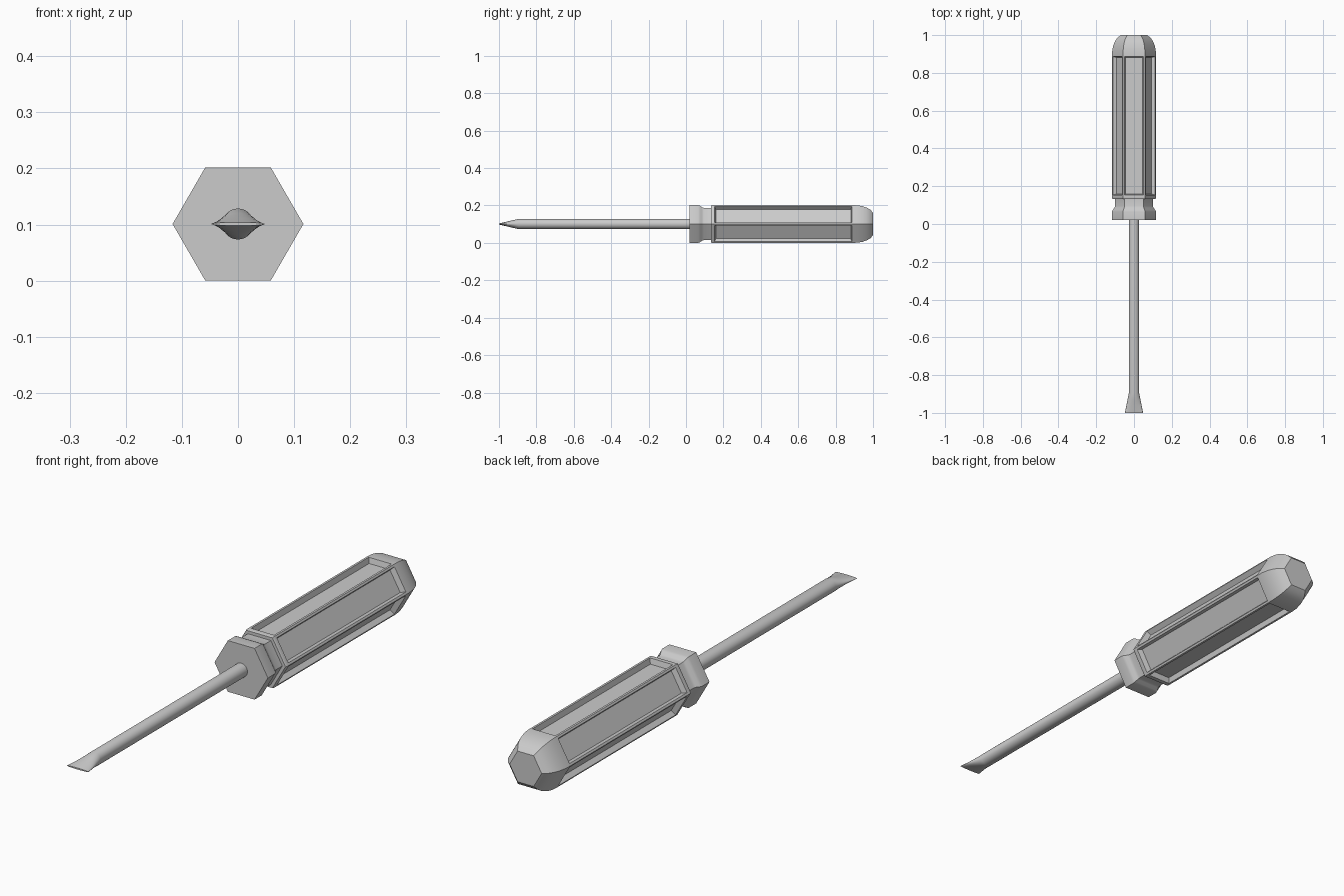
import bpy, bmesh
from math import cos, sin, tau

if "Cube" in bpy.data.objects:
    bpy.data.objects.remove(bpy.data.objects["Cube"])

Z = 0.101  # height of the tool's axis


def loft(bm, rings, n):
    """Rings are (y, x radius, z radius); returns the side faces per band."""
    loops = [[bm.verts.new((rx * cos(tau * i / n), y, Z + rz * sin(tau * i / n)))
              for i in range(n)] for y, rx, rz in rings]
    bands = []
    for a, b in zip(loops, loops[1:]):
        bands.append([bm.faces.new((a[i], a[(i + 1) % n], b[(i + 1) % n], b[i]))
                      for i in range(n)])
    bm.faces.new(loops[0])
    bm.faces.new(loops[-1])
    bmesh.ops.recalc_face_normals(bm, faces=bm.faces[:])
    return bands


def finish(bm, name):
    me = bpy.data.meshes.new(name)
    bm.to_mesh(me)
    bm.free()
    ob = bpy.data.objects.new(name, me)
    bpy.context.collection.objects.link(ob)
    bpy.ops.object.select_all(action='DESELECT')
    ob.select_set(True)
    bpy.context.view_layer.objects.active = ob
    bpy.ops.object.shade_smooth_by_angle(angle=0.52)


# Hexagonal handle: collar, neck, grip and rounded butt
R = 0.1166
profile = [(0.02, 1), (0.065, 1), (0.075, 0.965), (0.085, 0.89), (0.095, 0.86),
           (0.133, 0.86), (0.133, 0.98), (0.138, 1), (0.145, 1), (0.895, 1),
           (0.92, 0.985), (0.945, 0.94), (0.967, 0.865), (0.985, 0.76), (1.0, 0.60)]
bm = bmesh.new()
bands = loft(bm, [(y, R * k, R * k) for y, k in profile], 6)

# Recessed panel on each long grip face
panels = bands[8]
bmesh.ops.inset_individual(bm, faces=panels, thickness=0.012, depth=0)
bmesh.ops.inset_individual(bm, faces=panels, thickness=0.008, depth=-0.021)
finish(bm, "handle")

# Round shaft flaring into a flat blade
bm = bmesh.new()
loft(bm, [(0.04, 0.0275, 0.0275), (-0.895, 0.0275, 0.0275),
          (-0.93, 0.0345, 0.0192), (-0.965, 0.0413, 0.0109), (-1.0, 0.048, 0.003)], 32)
finish(bm, "shaft_and_blade")
